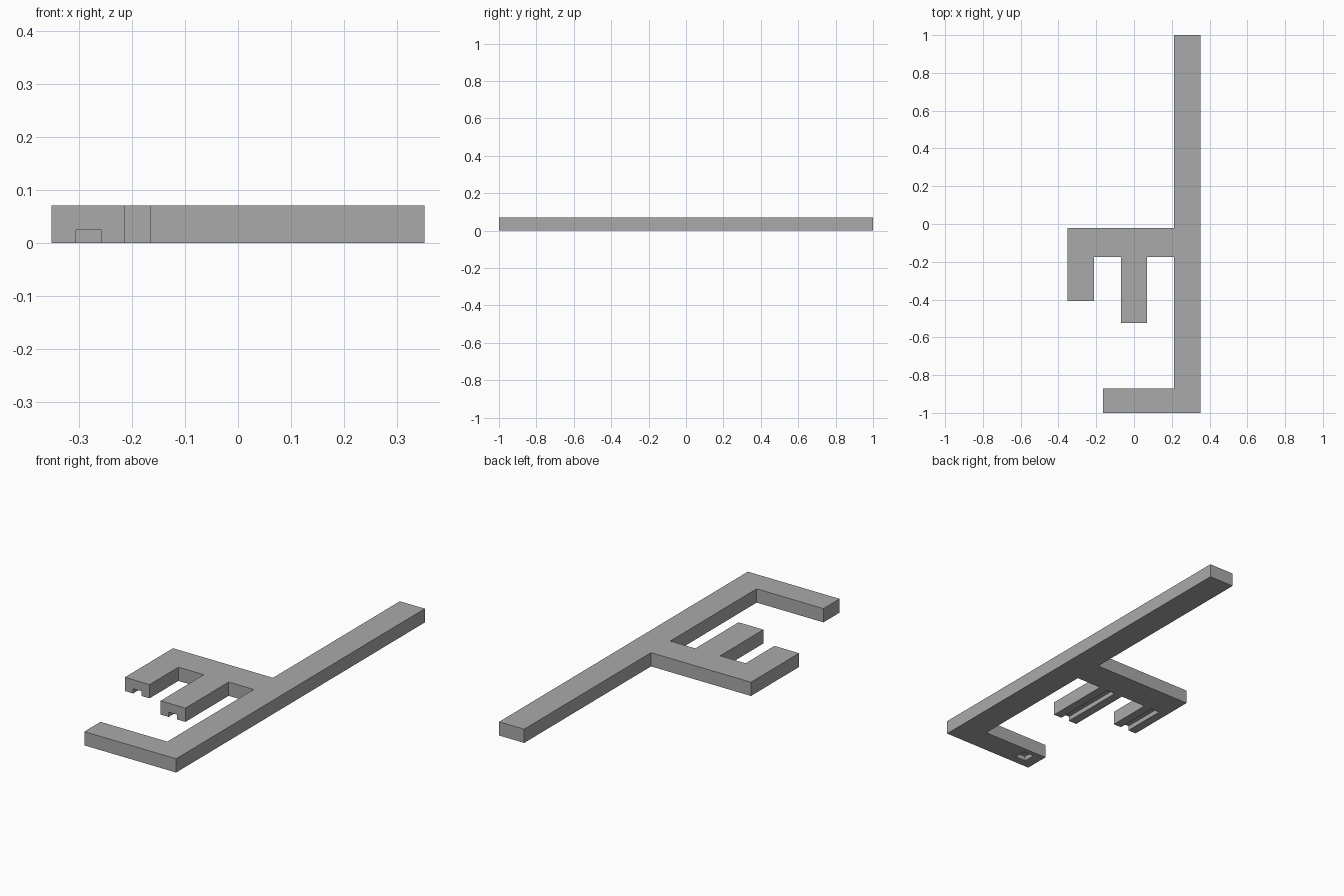
import bpy
import bmesh

if "Cube" in bpy.data.objects:
    bpy.data.objects.remove(bpy.data.objects["Cube"], do_unlink=True)

HEIGHT = 0.07
GROOVE_DEPTH = 0.024
GROOVE_HALF = 0.024

grey = bpy.data.materials.new("plain grey")
grey.use_nodes = True
colour = (0.4, 0.4, 0.4, 1)
grey.diffuse_color = colour
grey.node_tree.nodes["Principled BSDF"].inputs["Base Color"].default_value = colour


def prism(name, outline, bottom, top):
    """Extrude a flat outline straight up."""
    bm = bmesh.new()
    base = bm.faces.new([bm.verts.new((x, y, bottom)) for x, y in outline])
    raised = bmesh.ops.extrude_face_region(bm, geom=[base])["geom"]
    verts = [v for v in raised if isinstance(v, bmesh.types.BMVert)]
    bmesh.ops.translate(bm, verts=verts, vec=(0, 0, top - bottom))
    bmesh.ops.recalc_face_normals(bm, faces=bm.faces)
    mesh = bpy.data.meshes.new(name)
    bm.to_mesh(mesh)
    bm.free()
    mesh.materials.append(grey)
    obj = bpy.data.objects.new(name, mesh)
    bpy.context.collection.objects.link(obj)
    return obj


def cut_underside(body, name, x0, x1, y0, y1):
    """Sink a rectangular recess into the underside."""
    outline = [(x0, y0), (x1, y0), (x1, y1), (x0, y1)]
    cutter = prism(name, outline, -0.05, GROOVE_DEPTH)
    cutter.hide_render = True
    cutter.hide_set(True)
    mod = body.modifiers.new(name, 'BOOLEAN')
    mod.operation = 'DIFFERENCE'
    mod.solver = 'EXACT'
    mod.object = cutter
    bpy.context.view_layer.objects.active = body
    bpy.ops.object.modifier_apply(modifier=name)
    bpy.data.objects.remove(cutter, do_unlink=True)


# Long bar with a hooked foot and a two-pronged side arm
outline = [
    (0.352, -1), (0.352, 1), (0.211, 1), (0.211, -0.02),
    (-0.352, -0.02), (-0.352, -0.407), (-0.213, -0.407), (-0.213, -0.175),
    (-0.07, -0.175), (-0.07, -0.523), (0.07, -0.523), (0.07, -0.175),
    (0.211, -0.175), (0.211, -0.87), (-0.165, -0.87), (-0.165, -1),
]
body = prism("pronged_bar", outline, 0, HEIGHT)

# Grooves along the underside of both prongs
for name, x, y in (("outer_groove", -0.282, -0.407), ("inner_groove", 0, -0.523)):
    cut_underside(body, name, x - GROOVE_HALF, x + GROOVE_HALF, y - 0.05, -0.175)

# Small square pocket under the foot
cut_underside(body, "foot_pocket", -0.11, -0.05, -0.958, -0.896)
